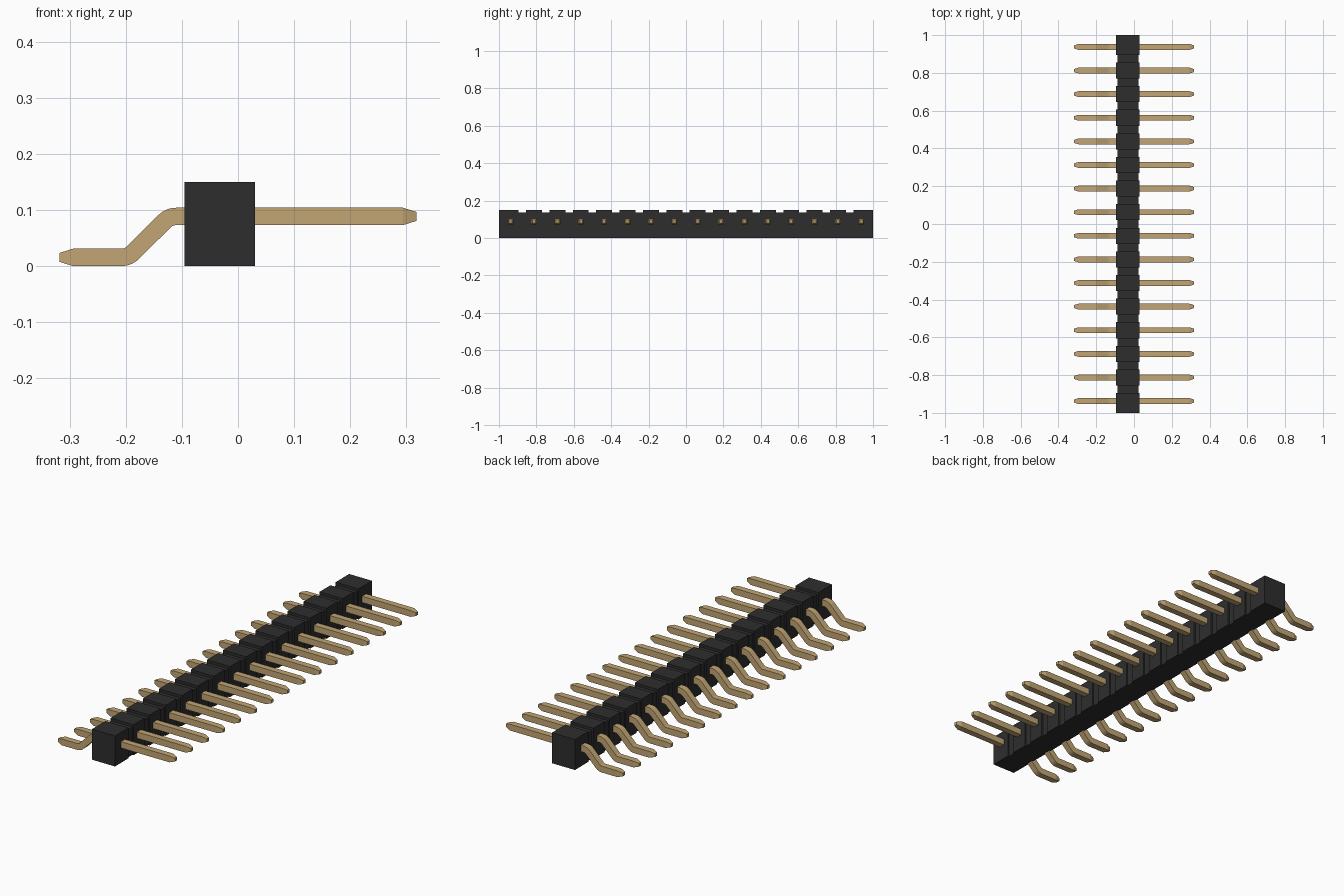
import bpy, bmesh, math

cube = bpy.data.objects.get("Cube")
if cube:
    bpy.data.objects.remove(cube, do_unlink=True)

COUNT, PITCH = 16, 0.125


def material(name, rgb, rough):
    m = bpy.data.materials.new(name)
    m.use_nodes = True
    m.diffuse_color = (*rgb, 1)
    bsdf = m.node_tree.nodes["Principled BSDF"]
    bsdf.inputs["Base Color"].default_value = (*rgb, 1)
    bsdf.inputs["Roughness"].default_value = rough
    return m


black = material("black plastic", (0.027, 0.027, 0.027), 0.6)
gold = material("gold metal", (0.54, 0.38, 0.175), 0.5)


def loft(name, rings, mat):
    """Skin four-cornered rings into a closed mesh."""
    bm = bmesh.new()
    loops = [[bm.verts.new(p) for p in ring] for ring in rings]
    for a, b in zip(loops, loops[1:]):
        for i in range(4):
            j = (i + 1) % 4
            bm.faces.new((a[i], a[j], b[j], b[i]))
    bm.faces.new(loops[0])
    bm.faces.new(loops[-1])
    bmesh.ops.recalc_face_normals(bm, faces=bm.faces)
    mesh = bpy.data.meshes.new(name)
    bm.to_mesh(mesh)
    bm.free()
    mesh.materials.append(mat)
    return mesh


def add(name, mesh, y=0):
    ob = bpy.data.objects.new(name, mesh)
    ob.location.y = y
    bpy.context.collection.objects.link(ob)
    return ob


# Housing: full section at each pin, shallow groove on top and sides between pins
def section(y, full):
    x0, x1, top = (-0.095, 0.03, 0.15) if full else (-0.088, 0.023, 0.137)
    return [(x0, y, 0), (x1, y, 0), (x1, y, top), (x0, y, top)]


HALF_GAP = 0.02
rings = [section(-1, True)]
for i in range(1, COUNT):
    y = -1 + i * PITCH
    for dy, order in ((-HALF_GAP, (True, False)), (HALF_GAP, (False, True))):
        rings += [section(y + dy, full) for full in order]
rings.append(section(1, True))
add("housing", loft("housing", rings, black))

# Pin centre line: x, z, slope angle and half thickness, from solder foot to tip
HALF, TIP, R, STEPS = 0.0155, 0.008, 0.03, 6
path = [(-0.318, 0.0155, 0, TIP), (-0.294, 0.0155, 0, HALF)]
for i in range(STEPS + 1):                       # lower bend
    a = math.radians(45 * i / STEPS)
    path.append((-0.208 + R * math.sin(a), 0.0455 - R * math.cos(a), a, HALF))
for i in range(STEPS, -1, -1):                   # upper bend
    a = math.radians(45 * i / STEPS)
    path.append((-0.11 - R * math.sin(a), 0.0585 + R * math.cos(a), a, HALF))
path += [(0.294, 0.0885, 0, HALF), (0.318, 0.0885, 0, TIP)]

pin_rings = []
for x, z, a, h in path:
    nx, nz = -math.sin(a) * h, math.cos(a) * h
    pin_rings.append([(x - nx, -h, z - nz), (x - nx, h, z - nz),
                      (x + nx, h, z + nz), (x + nx, -h, z + nz)])
pin_mesh = loft("pin", pin_rings, gold)

# Row of identical pins sharing one mesh
pins = [add(f"pin_{i + 1:02d}", pin_mesh, (i - (COUNT - 1) / 2) * PITCH)
        for i in range(COUNT)]

# Smooth only the bends
bpy.ops.object.select_all(action='DESELECT')
pins[0].select_set(True)
bpy.context.view_layer.objects.active = pins[0]
bpy.ops.object.shade_smooth_by_angle(angle=math.radians(12))
